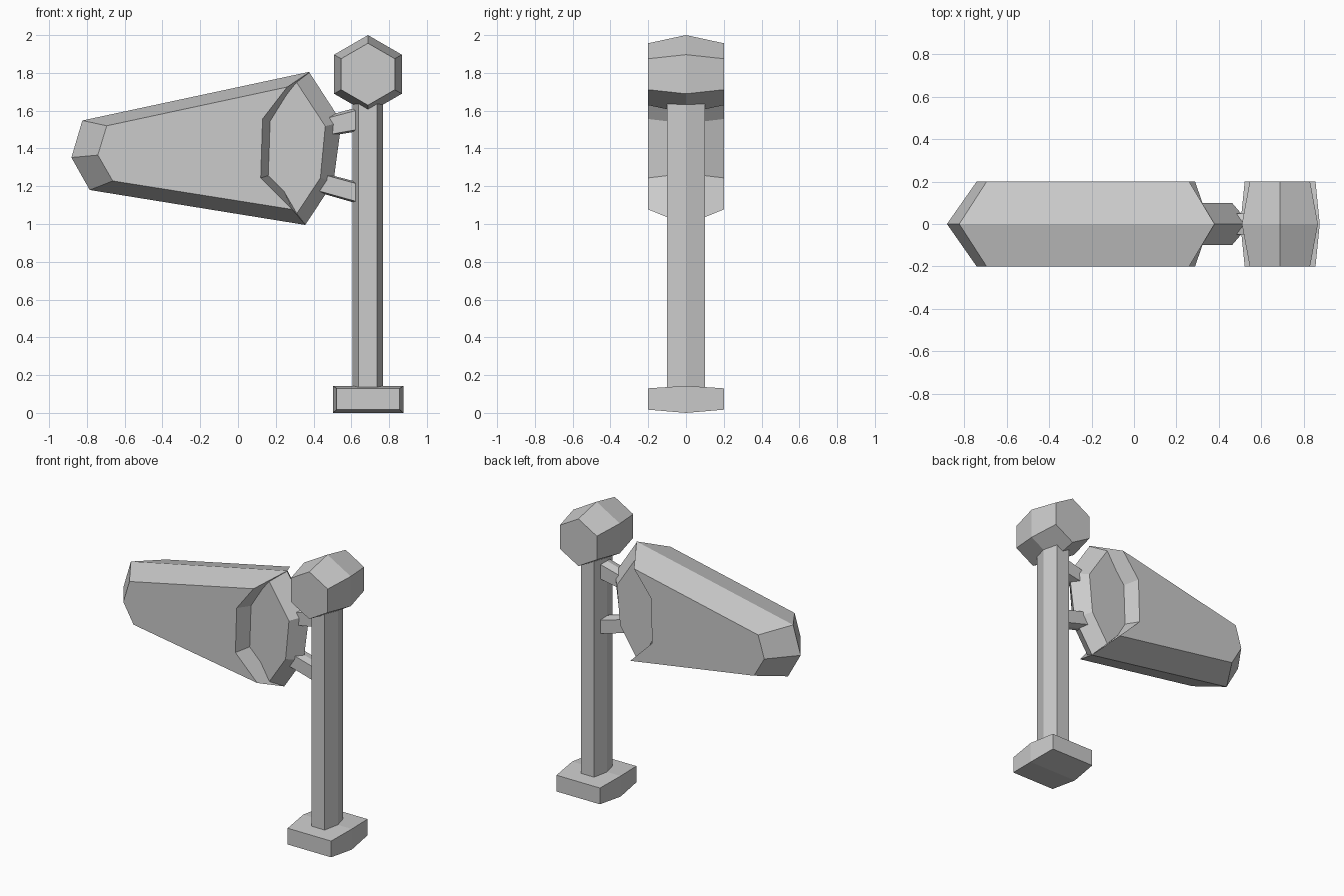
import bpy
import math


def slab(name, rim, face, depth):
    """Solid with a wide rim outline at y=0 narrowing to a flat face at y=+-depth."""
    n = len(rim)
    rings = ((face, -depth), (rim, 0.0), (face, depth))
    verts = [(x, y, z) for pts, y in rings for x, z in pts]
    faces = [list(range(n)), list(range(3 * n - 1, 2 * n - 1, -1))]
    for r in (0, n):
        for i in range(n):
            j = (i + 1) % n
            faces.append([r + i, r + n + i, r + n + j, r + j])
    mesh = bpy.data.meshes.new(name)
    mesh.from_pydata(verts, [], faces)
    mesh.update()
    obj = bpy.data.objects.new(name, mesh)
    bpy.context.collection.objects.link(obj)
    return obj


def box(x0, x1, z0, z1):
    return [(x0, z0), (x1, z0), (x1, z1), (x0, z1)]


def hexagon(cx, cz, r):
    return [(cx + r * math.sin(-a), cz + r * math.cos(a))
            for a in (math.radians(60 * i) for i in range(6))]


# Post, foot and hexagonal knob
slab("post", box(0.607, 0.768, 0.1, 1.72), box(0.637, 0.737, 0.1, 1.70), 0.1)
slab("foot", box(0.502, 0.876, 0.0, 0.143), box(0.522, 0.856, 0.017, 0.13), 0.2)
slab("knob", hexagon(0.688, 1.793, 0.207), hexagon(0.688, 1.793, 0.164), 0.2)

# Tapered body with a notched right end
slab("tapered_body",
     [(-0.824, 1.548), (-0.882, 1.352), (-0.785, 1.18), (0.357, 0.995),
      (0.20, 1.268), (0.21, 1.532), (0.38, 1.806)],
     [(-0.695, 1.52), (-0.742, 1.365), (-0.663, 1.228), (0.288, 1.077),
      (0.12, 1.244), (0.13, 1.556), (0.26, 1.725)], 0.2)

# Hexagonal end plate seated in the notch
slab("end_plate",
     [(0.378, 1.802), (0.08, 1.5), (0.08, 1.28), (0.357, 0.997),
      (0.505, 1.22), (0.548, 1.54)],
     [(0.31, 1.75), (0.1, 1.5), (0.1, 1.28), (0.31, 1.053),
      (0.436, 1.244), (0.462, 1.518)], 0.1)

# Two brackets tying the end plate to the post
for name, rim, face in (
    ("upper_bracket",
     [(0.46, 1.57), (0.48, 1.465), (0.66, 1.495), (0.66, 1.625)],
     [(0.47, 1.56), (0.49, 1.475), (0.66, 1.505), (0.66, 1.61)]),
    ("lower_bracket",
     [(0.43, 1.275), (0.40, 1.175), (0.66, 1.10), (0.66, 1.215)],
     [(0.44, 1.265), (0.41, 1.18), (0.66, 1.11), (0.66, 1.205)]),
):
    slab(name, rim, face, 0.05)
